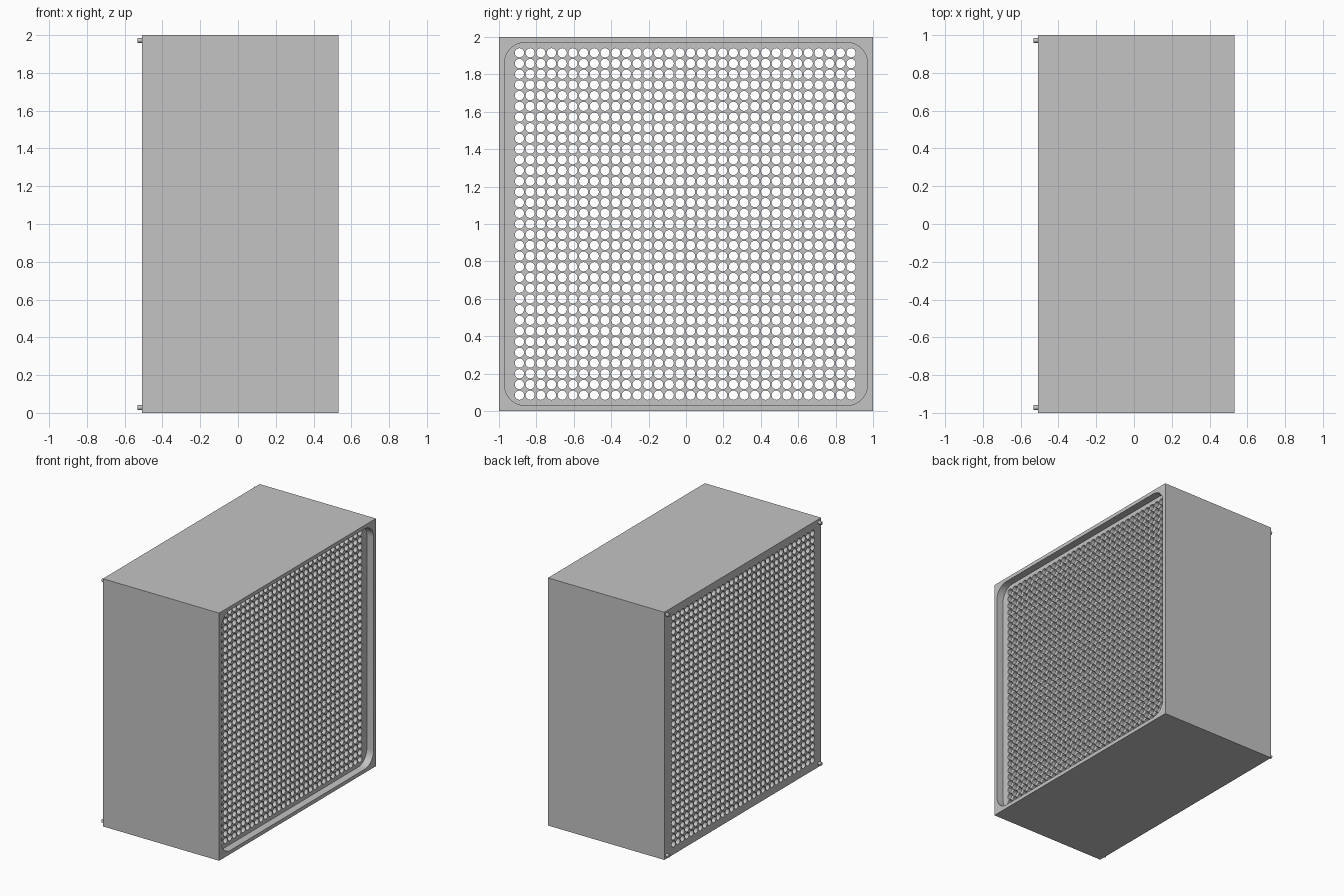
import bpy, bmesh, math

cube = bpy.data.objects.get("Cube")
if cube:
    bpy.data.objects.remove(cube, do_unlink=True)

BACK, FRONT, FLOOR = -0.507, 0.532, 0.472   # x of back face, rim and recess floor
COLS, ROWS, PITCH, HOLE_R, SIDES = 32, 33, 0.0572, 0.0248, 16
GRID_Y, GRID_Z = -0.004, 1.0                # middle of the hole grid

grey = bpy.data.materials.new("light_grey")
grey.use_nodes = True
grey.diffuse_color = (0.55, 0.55, 0.55, 1)
grey.node_tree.nodes["Principled BSDF"].inputs["Base Color"].default_value = grey.diffuse_color


def finish(bm, name):
    """Turn a bmesh into a smooth-by-angle object."""
    bmesh.ops.recalc_face_normals(bm, faces=bm.faces)
    mesh = bpy.data.meshes.new(name)
    bm.to_mesh(mesh)
    bm.free()
    mesh.materials.append(grey)
    obj = bpy.data.objects.new(name, mesh)
    bpy.context.collection.objects.link(obj)
    bpy.ops.object.select_all(action='DESELECT')
    obj.select_set(True)
    bpy.context.view_layer.objects.active = obj
    bpy.ops.object.shade_smooth_by_angle(angle=math.radians(30))
    return obj


def ring(bm, x, half_y, half_z, mid_y=0, radius=0, steps=0):
    """Rectangle in the yz plane, as one vertex list per corner."""
    corners = []
    for i, (sy, sz) in enumerate(((1, 1), (-1, 1), (-1, -1), (1, -1))):
        corner = []
        for k in range(steps + 1):
            a = math.pi / 2 * (i + (k / steps if steps else 0))
            y = mid_y + sy * (half_y - radius) + radius * math.cos(a)
            z = 1 + sz * (half_z - radius) + radius * math.sin(a)
            corner.append(bm.verts.new((x, y, z)))
        corners.append(corner)
    return corners


def bridge(bm, a, b):
    """Join two rings with side quads and corner fans or strips."""
    for i in range(4):
        j = (i + 1) % 4
        bm.faces.new((a[i][-1], a[j][0], b[j][0], b[i][-1]))
        for k in range(len(b[i]) - 1):
            p, q = b[i][k], b[i][k + 1]
            if len(a[i]) == len(b[i]):
                bm.faces.new((a[i][k], a[i][k + 1], q, p))
            else:
                bm.faces.new((a[i][0], q, p))


# Housing: outer walls, rim, rounded recess and solid borders of the grid
bm = bmesh.new()
grid_half = (COLS * PITCH / 2, ROWS * PITCH / 2)
outer_back = ring(bm, BACK, 1, 1)
outer_front = ring(bm, FRONT, 1, 1)
lip = ring(bm, FRONT, 0.97, 0.97, radius=0.11, steps=8)
floor = ring(bm, FLOOR, 0.97, 0.97, radius=0.11, steps=8)
grid_front = ring(bm, FLOOR, *grid_half, mid_y=GRID_Y)
grid_back = ring(bm, BACK, *grid_half, mid_y=GRID_Y)
bridge(bm, outer_back, outer_front)
bridge(bm, outer_front, lip)
bridge(bm, lip, floor)
bridge(bm, grid_front, floor)
bridge(bm, outer_back, grid_back)

# Perforated core: one open tube per grid cell, framed at both ends
quarter = SIDES // 4
for col in range(COLS):
    for row in range(ROWS):
        cy = GRID_Y + (col - (COLS - 1) / 2) * PITCH
        cz = GRID_Z + (row - (ROWS - 1) / 2) * PITCH
        ends = []
        for x in (BACK, FLOOR):
            circle, square = [], []
            for k in range(SIDES):
                a = math.tau * (k + 0.5 * quarter) / SIDES
                c, s = math.cos(a), math.sin(a)
                circle.append(bm.verts.new((x, cy + HOLE_R * c, cz + HOLE_R * s)))
                if k % quarter == 0:
                    h = PITCH / 2
                    square.append(bm.verts.new((x, cy + math.copysign(h, c), cz + math.copysign(h, s))))
            for i in range(4):
                arc = [circle[(i * quarter + k) % SIDES] for k in range(quarter + 1)]
                bm.faces.new([square[(i + 1) % 4], square[i]] + arc)
            ends.append(circle)
        for k in range(SIDES):
            n = (k + 1) % SIDES
            bm.faces.new((ends[0][k], ends[0][n], ends[1][n], ends[1][k]))
bmesh.ops.remove_doubles(bm, verts=bm.verts, dist=0.0002)
finish(bm, "perforated_housing")

# Corner pegs on the back face
for side, sy in (("left", 1), ("right", -1)):
    for level, sz in (("top", 1), ("bottom", -1)):
        bm = bmesh.new()
        bmesh.ops.create_cone(bm, cap_ends=True, segments=16, radius1=0.013, radius2=0.013, depth=0.035)
        peg = finish(bm, f"peg_{level}_{side}")
        peg.rotation_euler.y = math.pi / 2
        peg.location = (BACK - 0.0075, sy * 0.972, 1 + sz * 0.972)
